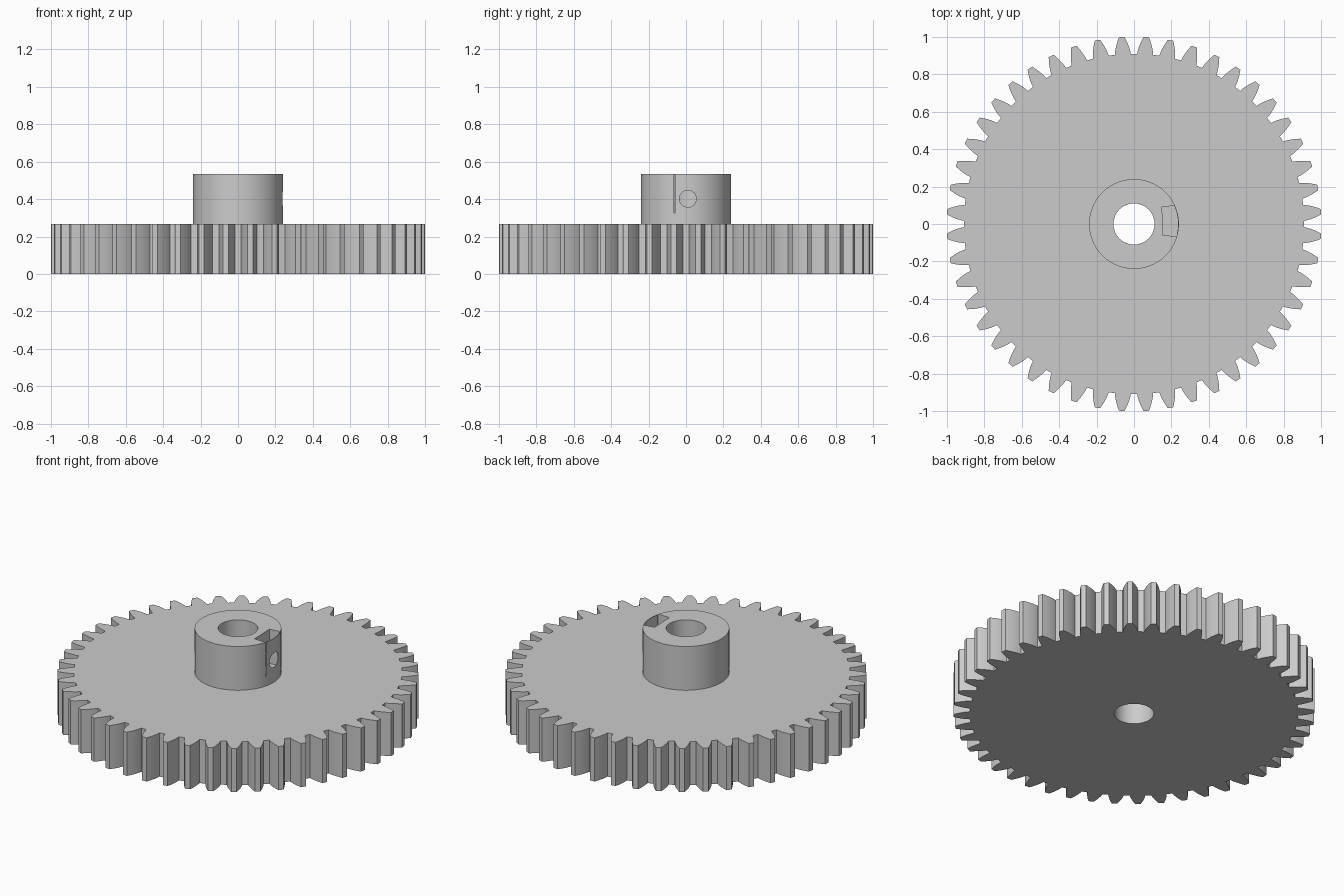
import bpy, bmesh, math

if "Cube" in bpy.data.objects:
    bpy.data.objects.remove(bpy.data.objects["Cube"])

TEETH = 48
R_TIP, R_PITCH, R_ROOT = 1.0015, 0.96, 0.91
R_BASE = R_PITCH * math.cos(math.radians(20))
GEAR_H, HUB_TOP = 0.267, 0.535
R_HUB, R_BORE = 0.24, 0.11

grey = bpy.data.materials.new("light grey")
grey.diffuse_color = (0.6, 0.6, 0.6, 1)
grey.use_nodes = True
grey.node_tree.nodes["Principled BSDF"].inputs["Base Color"].default_value = grey.diffuse_color


def prism(name, pts, z0, z1):
    """Extrude a closed counter-clockwise outline from z0 to z1."""
    bm = bmesh.new()
    face = bm.faces.new([bm.verts.new((x, y, z0)) for x, y in pts])
    new = bmesh.ops.extrude_face_region(bm, geom=[face])["geom"]
    for v in new:
        if isinstance(v, bmesh.types.BMVert):
            v.co.z = z1
    bmesh.ops.recalc_face_normals(bm, faces=bm.faces)
    mesh = bpy.data.meshes.new(name)
    bm.to_mesh(mesh)
    bm.free()
    mesh.materials.append(grey)
    ob = bpy.data.objects.new(name, mesh)
    bpy.context.collection.objects.link(ob)
    return ob


def circle(r, n=96):
    return [(r * math.cos(2 * math.pi * i / n), r * math.sin(2 * math.pi * i / n))
            for i in range(n)]


def cut(ob, cutters):
    """Subtract the cutters, then shade smooth with sharp edges kept."""
    bpy.context.view_layer.objects.active = ob
    for c in cutters:
        m = ob.modifiers.new("cut", 'BOOLEAN')
        m.operation, m.solver, m.object = 'DIFFERENCE', 'EXACT', c
        bpy.ops.object.modifier_apply(modifier=m.name)
    bpy.ops.object.select_all(action='DESELECT')
    ob.select_set(True)
    bpy.ops.object.shade_smooth_by_angle(angle=math.radians(20))


def inv(r):
    a = math.acos(min(1, R_BASE / r))
    return math.tan(a) - a


# Toothed wheel: involute flanks mirrored about each tooth centre
flank = []
for i in range(6):
    r = R_ROOT + (R_TIP - R_ROOT) * i / 5
    flank.append((r, math.pi / (2 * TEETH) + inv(R_PITCH) - inv(r)))
outline = []
for t in range(TEETH):
    mid = 2 * math.pi * (t + 0.5) / TEETH
    tooth = [(r, mid - a) for r, a in flank] + [(r, mid + a) for r, a in reversed(flank)]
    outline += [(r * math.cos(a), r * math.sin(a)) for r, a in tooth]
wheel = prism("gear_wheel", outline, 0, GEAR_H)

# Hub on top
hub = prism("hub", circle(R_HUB), GEAR_H, HUB_TOP)

# Shaft bore
bore = prism("bore_cutter", circle(R_BORE), -0.1, 0.7)

# Nut pocket leaving a thin curved outer wall, split at its front corner
arc = [(math.sqrt(0.236 ** 2 - y * y), y) for y in
       [-0.058 + 0.156 * i / 10 for i in range(11)]]
pocket = prism("pocket_cutter", [(0.155, -0.062), (0.24, -0.064)] + arc + [(0.15, 0.09)],
               0.325, 0.7)

# Sideways set screw hole through the pocket into the bore
screw = prism("screw_hole_cutter", circle(0.045, 32), 0.05, 0.3)
screw.rotation_euler = (0, math.pi / 2, 0)
screw.location = (0, 0.01, 0.402)
bpy.context.view_layer.update()

cut(wheel, [bore])
cut(hub, [bore, pocket, screw])
for c in (bore, pocket, screw):
    bpy.data.objects.remove(c)
